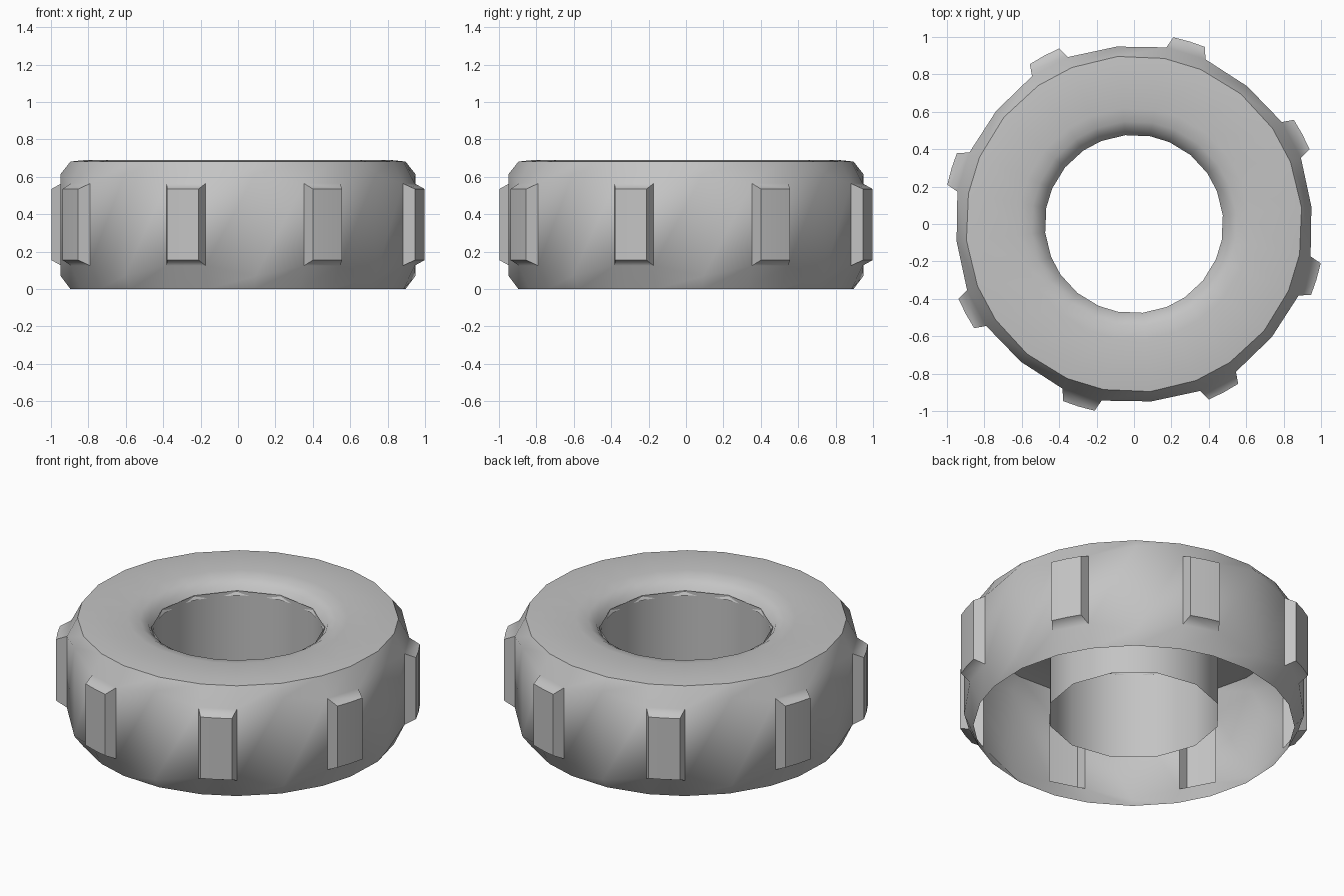
import bpy, bmesh, math
from math import radians, cos, sin

if "Cube" in bpy.data.objects:
    bpy.data.objects.remove(bpy.data.objects["Cube"], do_unlink=True)

grey = bpy.data.materials.new("rubber grey")
grey.use_nodes = True
colour = (0.55, 0.55, 0.55, 1)
grey.diffuse_color = colour
bsdf = grey.node_tree.nodes["Principled BSDF"]
bsdf.inputs["Base Color"].default_value = colour
bsdf.inputs["Roughness"].default_value = 0.8

TURN = 5.6      # twist of the whole tread
CLEATS = 8
STEP = 360 / CLEATS


def polar(bm, r, deg, z):
    a = radians(deg + TURN)
    return bm.verts.new((r * cos(a), r * sin(a), z))


def bridge(bm, low, high, skip=lambda i: False):
    n = len(low)
    for i in range(n):
        if not skip(i):
            j = (i + 1) % n
            bm.faces.new((low[i], low[j], high[j], high[i]))


def finish(bm, name, sharp):
    bmesh.ops.recalc_face_normals(bm, faces=bm.faces)
    mesh = bpy.data.meshes.new(name)
    bm.to_mesh(mesh)
    bm.free()
    mesh.materials.append(grey)
    ob = bpy.data.objects.new(name, mesh)
    bpy.context.collection.objects.link(ob)
    bpy.ops.object.select_all(action="DESELECT")
    ob.select_set(True)
    bpy.context.view_layer.objects.active = ob
    bpy.ops.object.shade_smooth_by_angle(angle=radians(sharp))


# Tyre shell: hollow, open underneath, with a cleat raised in every segment
bm = bmesh.new()
angles = [k * STEP + a for k in range(CLEATS) for a in (0, 16, 29)]


def ring(r, z):
    return [polar(bm, r, a, z) for a in angles]


def wall_ring(z_mid, z_cleat):
    return [polar(bm, 0.953 if i % 3 == 0 else 0.96, a,
                  z_mid if i % 3 == 0 else z_cleat)
            for i, a in enumerate(angles)]


rim = ring(0.9, 0)
wall_low = wall_ring(0.07, 0.125)
wall_high = wall_ring(0.615, 0.565)
bridge(bm, rim, wall_low)
bridge(bm, wall_low, wall_high, skip=lambda i: i % 3 == 1)

# Shoulder, flat top and rounded inner lip
previous = wall_high
for r, z in ((0.9, 0.682), (0.82, 0.69), (0.62, 0.69), (0.55, 0.677),
             (0.505, 0.65), (0.477, 0.6)):
    current = ring(r, z)
    bridge(bm, previous, current)
    previous = current

# Cleats: tapered blocks with a slightly bowed outer face
for k in range(CLEATS):
    i = 3 * k + 1
    a, b = wall_low[i], wall_low[i + 1]
    d, c = wall_high[i], wall_high[i + 1]
    mid = k * STEP + STEP / 2
    low = [polar(bm, 1.02, mid + s, 0.155) for s in (-5, 0, 5)]
    high = [polar(bm, 1.02, mid + s, 0.535) for s in (-5, 0, 5)]
    bm.faces.new((a, b, low[2], low[1], low[0]))
    bm.faces.new((c, d, high[0], high[1], high[2]))
    bm.faces.new((a, low[0], high[0], d))
    bm.faces.new((b, c, high[2], low[2]))
    for s in (0, 1):
        bm.faces.new((low[s], low[s + 1], high[s + 1], high[s]))
finish(bm, "tyre_shell", 50)

# Inner tube around the axle hole, stopping just short of the rim
bm = bmesh.new()
tube = [[polar(bm, 0.487, k * 30, z) for k in range(12)] for z in (0.07, 0.625)]
bridge(bm, tube[0], tube[1])
finish(bm, "inner_tube", 40)
